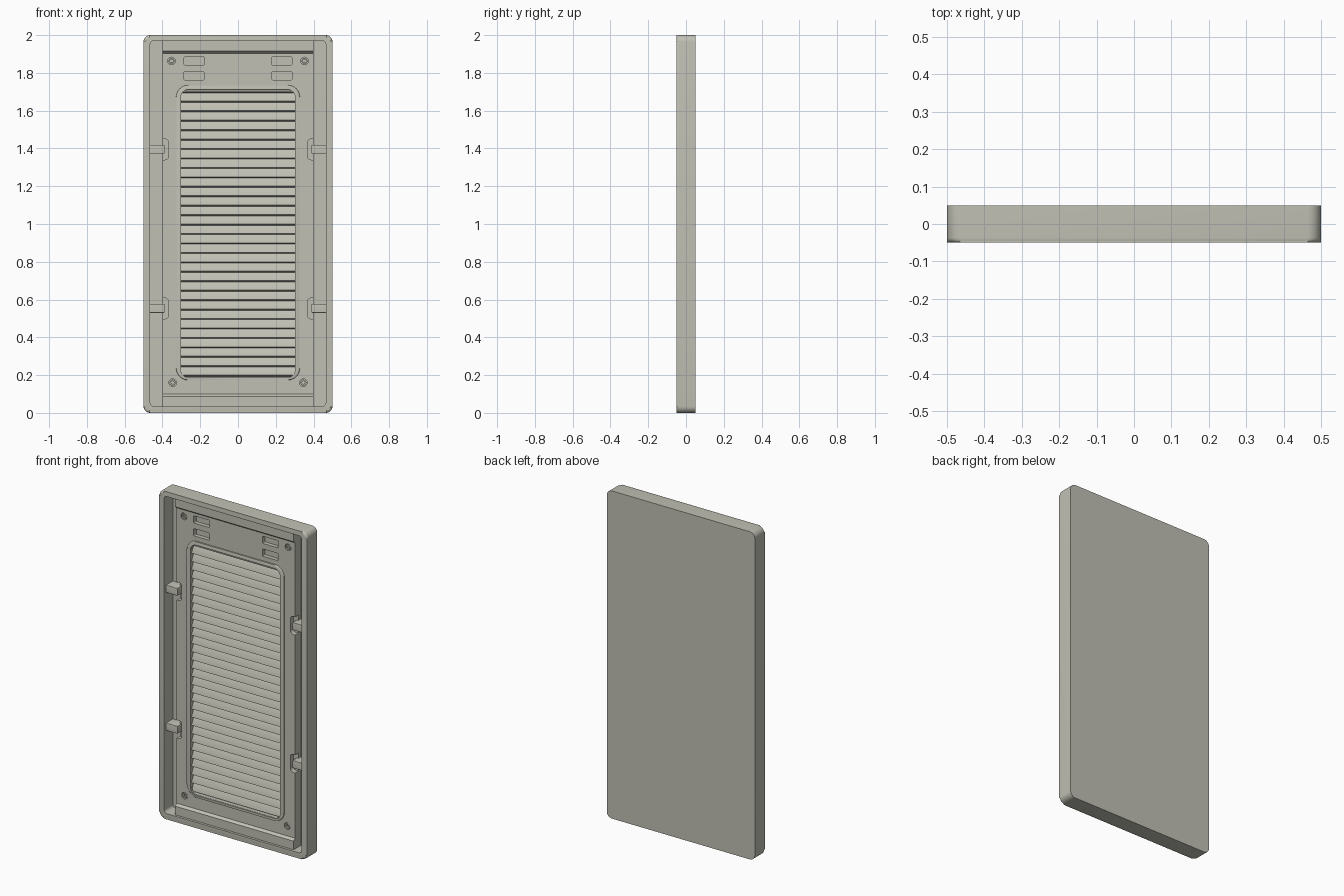
import bpy, bmesh
from math import cos, sin, pi, radians

cube = bpy.data.objects.get("Cube")
if cube:
    bpy.data.objects.remove(cube, do_unlink=True)

paint = bpy.data.materials.new("warm grey")
paint.use_nodes = True
paint.diffuse_color = (0.53, 0.53, 0.46, 1)
bsdf = paint.node_tree.nodes["Principled BSDF"]
bsdf.inputs["Base Color"].default_value = paint.diffuse_color
bsdf.inputs["Roughness"].default_value = 0.6

FRONT, BACK = -0.05, 0.05
PANEL = FRONT + 0.03      # face of the inner panel
FLOOR = FRONT + 0.085     # floor of the side channels


def prism(bm, points, depth, offset):
    """Extrude a planar loop of 3D points along an offset vector."""
    start = [bm.verts.new(p) for p in points]
    end = [bm.verts.new([a + b * depth for a, b in zip(p, offset)]) for p in points]
    n = len(points)
    bm.faces.new(start)
    bm.faces.new(end[::-1])
    for i in range(n):
        bm.faces.new((start[i], end[i], end[(i + 1) % n], start[(i + 1) % n]))
    return start


def rounded(bm, x0, x1, z0, z1, r, y0, y1, bevel=0, steps=6):
    """Rounded rectangle facing the front, with an optional soft front edge."""
    pts = []
    corners = ((x1 - r, z1 - r), (x0 + r, z1 - r), (x0 + r, z0 + r), (x1 - r, z0 + r))
    for k, (cx, cz) in enumerate(corners):
        for i in range(steps + 1):
            a = pi / 2 * (k + i / steps)
            pts.append((cx + r * cos(a), y0, cz + r * sin(a)))
    loop = prism(bm, pts, y1 - y0, (0, 1, 0))
    if bevel:
        edges = [bm.edges.get((loop[i - 1], loop[i])) for i in range(len(loop))]
        bmesh.ops.bevel(bm, geom=edges, offset=bevel, segments=4, profile=0.5, affect='EDGES')


def disc(bm, x, z, r, y0, y1):
    pts = [(x + r * cos(i * pi / 10), y0, z + r * sin(i * pi / 10)) for i in range(20)]
    prism(bm, pts, y1 - y0, (0, 1, 0))


def finish(name, bm, cutter=None):
    """Turn a bmesh into an object, cutting away another bmesh if given."""
    def make(label, b):
        bmesh.ops.recalc_face_normals(b, faces=b.faces)
        mesh = bpy.data.meshes.new(label)
        b.to_mesh(mesh)
        b.free()
        ob = bpy.data.objects.new(label, mesh)
        bpy.context.collection.objects.link(ob)
        return ob
    ob = make(name, bm)
    ob.data.materials.append(paint)
    bpy.ops.object.select_all(action='DESELECT')
    bpy.context.view_layer.objects.active = ob
    ob.select_set(True)
    if cutter:
        tool = make(name + "_cutter", cutter)
        mod = ob.modifiers.new("cut", 'BOOLEAN')
        mod.operation, mod.solver, mod.object = 'DIFFERENCE', 'EXACT', tool
        bpy.ops.object.modifier_apply(modifier=mod.name)
        bpy.data.objects.remove(tool, do_unlink=True)
    bpy.ops.object.shade_smooth_by_angle(angle=radians(35))
    return ob


# Outer tray with a soft front rim
body, cavity = bmesh.new(), bmesh.new()
rounded(body, -0.5, 0.5, 0, 2, 0.035, FRONT, BACK, 0.013)
rounded(cavity, -0.465, 0.465, 0.035, 1.97, 0.02, FRONT - 0.05, FLOOR)
finish("outer_tray", body, cavity)

# Inner panel with louvre opening, slots, clip notches and screw recesses
panel, holes = bmesh.new(), bmesh.new()
rounded(panel, -0.4, 0.4, 0.03, 1.975, 0.002, PANEL, FLOOR + 0.005)
rounded(holes, -0.302, 0.302, 0.188, 1.712, 0.04, FRONT - 0.05, FLOOR - 0.01)
screws = [(s * x, z) for s in (-1, 1) for x, z in ((0.352, 1.863), (0.346, 0.16))]
clip_heights = (0.553, 1.395)
for s in (-1, 1):
    for z in (1.785, 1.863):
        x0, x1 = sorted((s * 0.18, s * 0.285))
        rounded(holes, x0, x1, z - 0.022, z + 0.022, 0.004, FRONT, PANEL + 0.025)
    for z in clip_heights:
        x0, x1 = sorted((s * 0.367, s * 0.44))
        rounded(holes, x0, x1, z - 0.055, z + 0.055, 0.02, FRONT, PANEL + 0.03)
for x, z in screws:
    disc(holes, x, z, 0.02, FRONT, PANEL + 0.012)
finish("inner_panel", panel, holes)

# Screw heads seated in their recesses
for i, (x, z) in enumerate(screws):
    head, socket = bmesh.new(), bmesh.new()
    disc(head, x, z, 0.016, PANEL + 0.003, PANEL + 0.02)
    disc(socket, x, z, 0.008, FRONT, PANEL + 0.012)
    finish(f"screw_{i + 1}", head, socket)

# Raised border round the louvres
border, inside = bmesh.new(), bmesh.new()
rounded(border, -0.328, 0.328, 0.173, 1.735, 0.065, PANEL - 0.007, PANEL + 0.01, 0.006)
rounded(inside, -0.303, 0.303, 0.187, 1.713, 0.04, FRONT - 0.05, BACK)
finish("louvre_border", border, inside)

# Louvre slats leaning back toward their upper edge
slats = bmesh.new()
tip, root = PANEL + 0.004, PANEL + 0.028
for i in range(31):
    z = 0.2 + i * 0.05
    top = min(z + 0.05, 1.72)
    profile = [(tip, z), (tip, z + 0.004), (root, top), (FLOOR, top), (FLOOR, z - 0.008), (root, z - 0.008)]
    prism(slats, [(-0.31, y, h) for y, h in profile], 0.62, (1, 0, 0))
finish("louvre_slats", slats)

# Sloped ledges across the top and bottom of the panel
for name, edge, inner, slope in (("bottom_ledge", 0.03, 0.088, 0.012), ("top_ledge", 1.975, 1.915, -0.012)):
    ledge = bmesh.new()
    face = FRONT + 0.015
    profile = [(face, edge), (face, inner), (PANEL, inner + slope), (PANEL + 0.01, inner + slope), (PANEL + 0.01, edge)]
    prism(ledge, [(-0.4, y, h) for y, h in profile], 0.8, (1, 0, 0))
    finish(name, ledge)

# Clips bridging the side channels
for side, s in (("left", 1), ("right", -1)):
    for level, z in zip(("lower", "upper"), clip_heights):
        clip = bmesh.new()
        x0, x1 = sorted((s * 0.388, s * 0.468))
        rounded(clip, x0, x1, z - 0.023, z + 0.023, 0.003, FRONT + 0.02, FLOOR + 0.005, 0.002, 2)
        finish(f"{side}_{level}_clip", clip)
